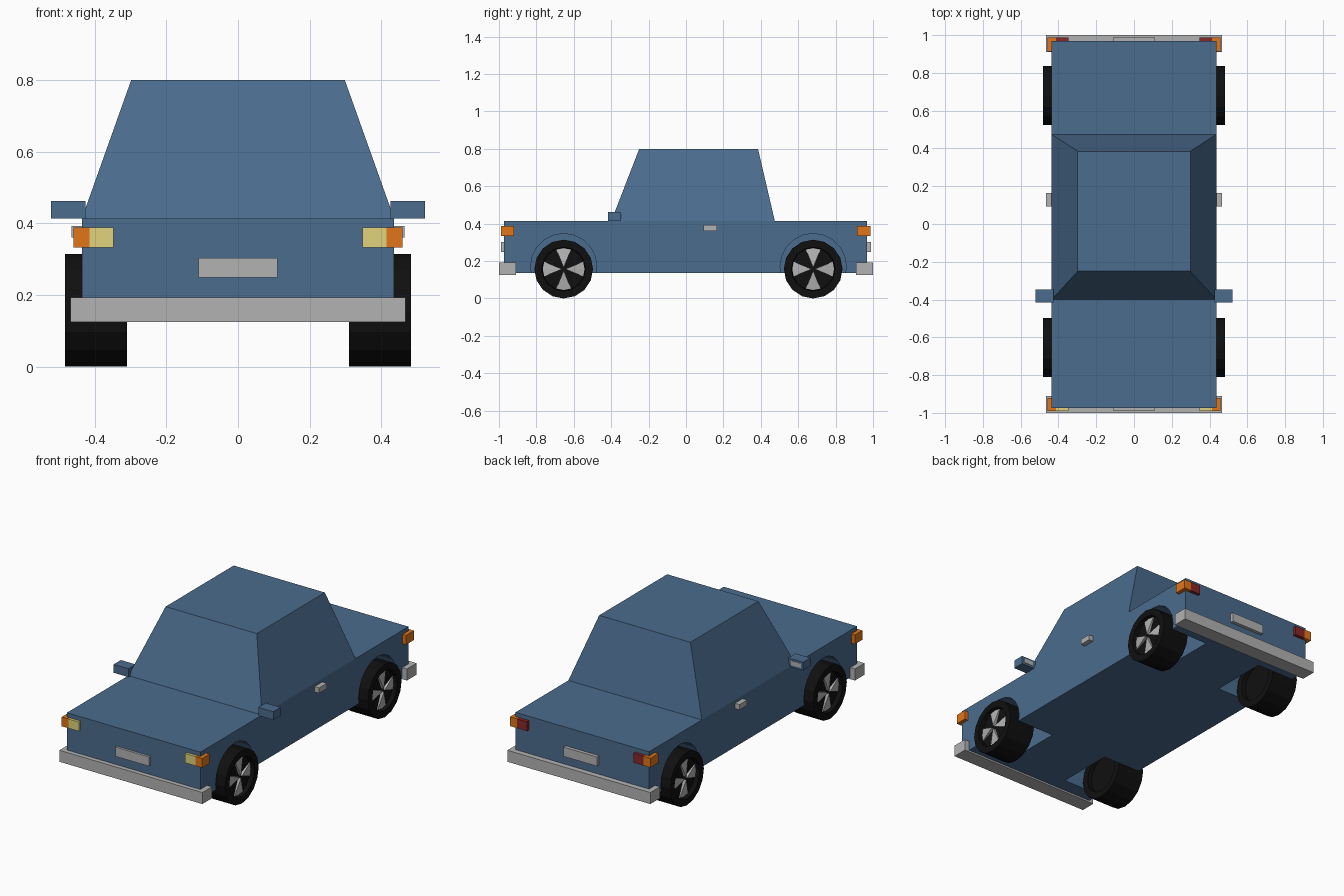
import bpy, bmesh, math
from mathutils import Matrix

if "Cube" in bpy.data.objects:
    bpy.data.objects.remove(bpy.data.objects["Cube"])


def material(name, r, g, b):
    m = bpy.data.materials.new(name)
    m.diffuse_color = (r, g, b, 1)
    m.use_nodes = True
    m.node_tree.nodes["Principled BSDF"].inputs["Base Color"].default_value = m.diffuse_color
    return m


BLUE = material("blue paint", 0.07, 0.15, 0.27)
BLACK = material("rubber", 0.005, 0.005, 0.005)
ORANGE = material("amber lens", 0.75, 0.18, 0.01)
YELLOW = material("headlight lens", 0.75, 0.65, 0.2)
RED = material("red lens", 0.25, 0.02, 0.02)
GREY = material("grey trim", 0.45, 0.45, 0.45)


def finish(name, bm, mat):
    bmesh.ops.recalc_face_normals(bm, faces=bm.faces)
    me = bpy.data.meshes.new(name)
    bm.to_mesh(me)
    bm.free()
    ob = bpy.data.objects.new(name, me)
    bpy.context.collection.objects.link(ob)
    if mat:
        me.materials.append(mat)
    return ob


def box(name, x, y, z, mat):
    bm = bmesh.new()
    bmesh.ops.create_cube(bm, size=1)
    for v in bm.verts:
        v.co = [r[0] if c < 0 else r[1] for c, r in zip(v.co, (x, y, z))]
    return finish(name, bm, mat)


def pair(name, x, y, z, mat):
    # the same box on the right and left sides
    box("right_" + name, x, y, z, mat)
    box("left_" + name, (-x[1], -x[0]), y, z, mat)


def cylinder(bm, r, x0, x1, y, z, n):
    m = Matrix.Translation(((x0 + x1) / 2, y, z)) @ Matrix.Rotation(math.pi / 2, 4, 'Y')
    bmesh.ops.create_cone(bm, cap_ends=True, segments=n, radius1=r, radius2=r,
                          depth=abs(x1 - x0), matrix=m)


AXLES = {"front": -0.654, "rear": 0.68}

# Lower body with four wheel wells cut out
body = box("body", (-0.436, 0.436), (-0.974, 0.968), (0.135, 0.413), BLUE)
cutters = []
for y in AXLES.values():
    for s in (-1, 1):
        bm = bmesh.new()
        cylinder(bm, 0.177, s * 0.19, s * 0.6, y, 0.17, 20)
        cut = finish("well_cutter", bm, BLUE)
        mod = body.modifiers.new("well", 'BOOLEAN')
        mod.operation = 'DIFFERENCE'
        mod.solver = 'EXACT'
        mod.object = cut
        cutters.append(cut)
bpy.context.view_layer.objects.active = body
for mod in list(body.modifiers):
    bpy.ops.object.modifier_apply(modifier=mod.name)
for cut in cutters:
    bpy.data.objects.remove(cut)

# Tapered cabin
cabin = box("cabin", (-0.436, 0.436), (-0.40, 0.475), (0.413, 0.80), BLUE)
for v in cabin.data.vertices:
    if v.co.z > 0.6:
        v.co.x = math.copysign(0.298, v.co.x)
        v.co.y = -0.25 if v.co.y < 0 else 0.385

# Wheels: tyre with dished sides, and a four-spoke hub
for end, y in AXLES.items():
    for side, s in (("right", 1), ("left", -1)):
        bm = bmesh.new()
        cylinder(bm, 0.157, s * 0.31, s * 0.483, y, 0.157, 16)
        caps = [f for f in bm.faces if len(f.verts) > 4]
        bmesh.ops.inset_individual(bm, faces=caps, thickness=0.04, depth=0)
        bmesh.ops.inset_individual(bm, faces=caps, thickness=0.003, depth=-0.025)
        finish(f"{end}_{side}_tyre", bm, BLACK)

        bm = bmesh.new()
        for k in range(4):
            a = k * math.pi / 2

            def p(x, r, da):
                return bm.verts.new((s * x, y + r * math.sin(a + da), 0.157 + r * math.cos(a + da)))
            tip, foot = p(0.478, 0.008, 0), p(0.456, 0.008, 0)
            l, m, r = (p(0.463, 0.112, d) for d in (-0.36, 0, 0.36))
            lb, mb, rb = (p(0.456, 0.112, d) for d in (-0.36, 0, 0.36))
            for f in ((tip, l, m), (tip, m, r), (l, lb, mb, m), (m, mb, rb, r),
                      (tip, foot, lb, l), (tip, r, rb, foot), (foot, mb, lb), (foot, rb, mb)):
                bm.faces.new(f)
        finish(f"{end}_{side}_spokes", bm, GREY)

# Bumpers and number plates
box("front_bumper", (-0.467, 0.467), (-1.0, -0.91), (0.125, 0.193), GREY)
box("rear_bumper", (-0.467, 0.467), (0.91, 1.0), (0.125, 0.193), GREY)
box("front_plate", (-0.11, 0.11), (-0.988, -0.96), (0.248, 0.303), GREY)
box("rear_plate", (-0.11, 0.11), (0.95, 0.988), (0.248, 0.303), GREY)

# Lamps
pair("headlight", (0.347, 0.414), (-0.99, -0.95), (0.333, 0.388), YELLOW)
pair("tail_light", (0.347, 0.414), (0.94, 0.987), (0.333, 0.388), RED)
pair("front_indicator", (0.414, 0.459), (-0.99, -0.92), (0.333, 0.388), ORANGE)
pair("rear_indicator", (0.414, 0.459), (0.913, 0.987), (0.333, 0.388), ORANGE)

# Door handles and wing mirrors
pair("door_handle", (0.43, 0.465), (0.093, 0.165), (0.361, 0.393), GREY)
pair("mirror", (0.425, 0.522), (-0.416, -0.348), (0.413, 0.462), BLUE)
pair("mirror_glass", (0.445, 0.508), (-0.36, -0.346), (0.425, 0.451), GREY)
